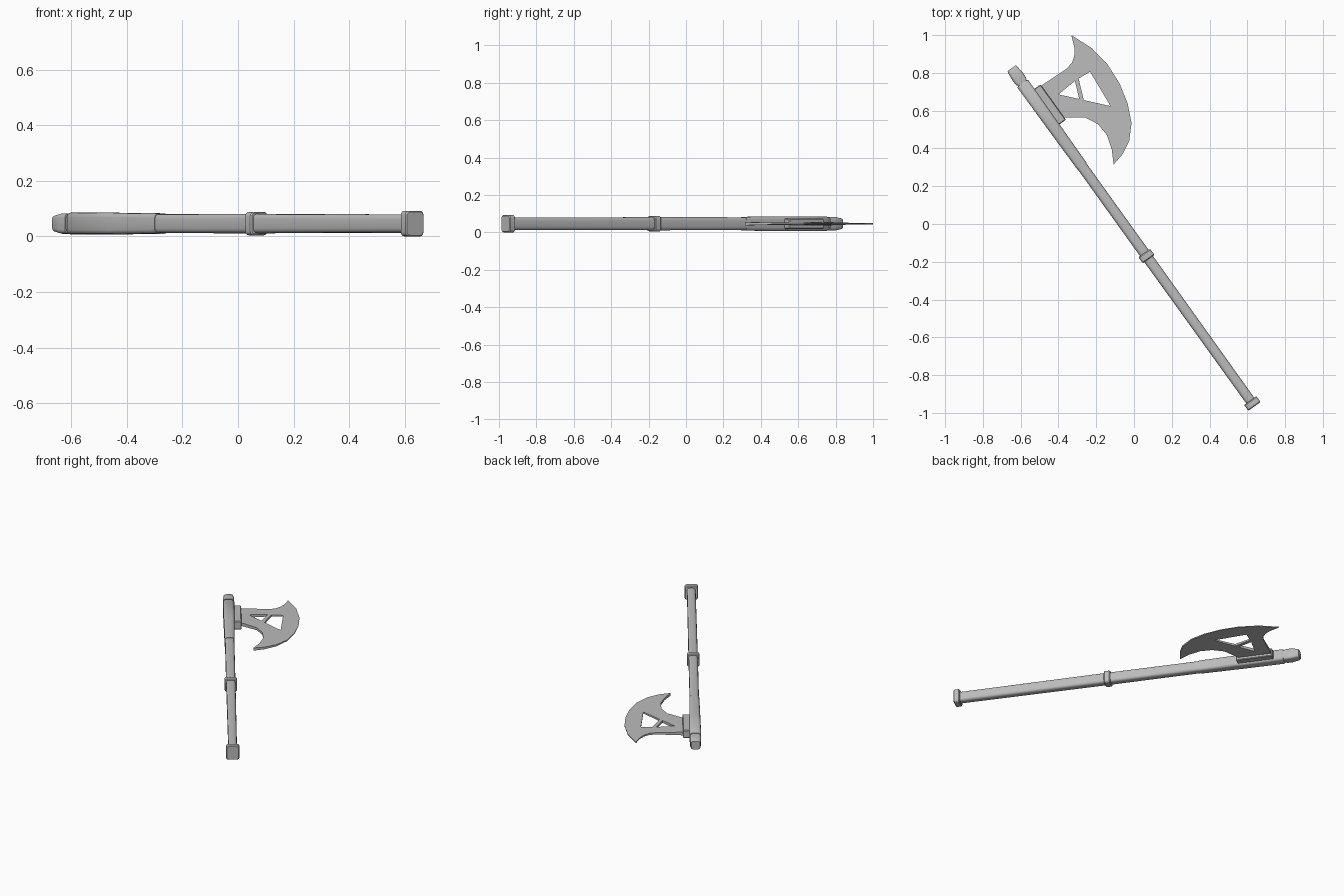
import bpy, bmesh, math
from mathutils import Vector, Matrix

if "Cube" in bpy.data.objects:
    bpy.data.objects.remove(bpy.data.objects["Cube"])

# Handle frame: u runs from pommel to tip, v points toward the blade
ORIGIN = Vector((0.6376, -0.9656, 0.046))
U = Vector((-0.583, 0.812, 0)).normalized()
V = Vector((U.y, -U.x, 0))
Z = Vector((0, 0, 1))

grey = bpy.data.materials.new("plain grey")
grey.diffuse_color = (0.5, 0.5, 0.5, 1)
grey.use_nodes = True
grey.node_tree.nodes["Principled BSDF"].inputs["Base Color"].default_value = grey.diffuse_color


def place(u, v, z):
    return ORIGIN + U * u + V * v + Z * z


def finish(obj, angle=35):
    obj.data.materials.clear()
    obj.data.materials.append(grey)
    bpy.ops.object.select_all(action='DESELECT')
    obj.select_set(True)
    bpy.context.view_layer.objects.active = obj
    bpy.ops.object.shade_smooth_by_angle(angle=math.radians(angle))


def section(hv, hz, r, steps=3):
    """Rounded rectangle as (v, z) points."""
    pts = []
    for q, (sv, sz) in enumerate(((1, 1), (-1, 1), (-1, -1), (1, -1))):
        for k in range(steps + 1):
            a = (q + k / steps) * math.pi / 2
            pts.append((sv * (hv - r) + r * math.cos(a),
                        sz * (hz - r) + r * math.sin(a)))
    return pts


def loft(name, rings):
    """Skin rounded rectangles (u, half v, half z, radius) along the handle."""
    bm = bmesh.new()
    loops = [[bm.verts.new(place(u, v, z)) for v, z in section(hv, hz, r)]
             for u, hv, hz, r in rings]
    n = len(loops[0])
    for a, b in zip(loops, loops[1:]):
        for i in range(n):
            j = (i + 1) % n
            bm.faces.new((a[i], a[j], b[j], b[i]))
    bm.faces.new(loops[0])
    bm.faces.new(loops[-1])
    bmesh.ops.recalc_face_normals(bm, faces=bm.faces)
    me = bpy.data.meshes.new(name)
    bm.to_mesh(me)
    bm.free()
    obj = bpy.data.objects.new(name, me)
    bpy.context.collection.objects.link(obj)
    finish(obj)
    return obj


# Shaft pieces
loft("handle", [(0.02, 0.026, 0.033, 0.017), (0.98, 0.028, 0.035, 0.017),
                (2.13, 0.028, 0.034, 0.017)])
loft("pommel", [(0.0, 0.036, 0.042, 0.013), (0.005, 0.040, 0.046, 0.015),
                (0.033, 0.040, 0.046, 0.015), (0.038, 0.036, 0.042, 0.013)])
loft("collar", [(0.960, 0.034, 0.038, 0.013), (0.965, 0.038, 0.042, 0.015),
                (0.995, 0.038, 0.042, 0.015), (1.000, 0.034, 0.038, 0.013)])
loft("head_sleeve", [(1.566, 0.030, 0.037, 0.017), (1.85, 0.033, 0.039, 0.017),
                     (2.10, 0.035, 0.039, 0.017), (2.105, 0.032, 0.036, 0.016)])
loft("tip_cap", [(2.115, 0.033, 0.036, 0.015), (2.15, 0.034, 0.037, 0.015),
                 (2.198, 0.029, 0.029, 0.012), (2.204, 0.026, 0.026, 0.011)])


# Blade socket blocks
def block(name, u0, u1, v0, v1, hz):
    bpy.ops.mesh.primitive_cube_add(size=2)
    obj = bpy.context.object
    obj.name = name
    for vert in obj.data.vertices:
        x, y, z = vert.co
        vert.co = place((u0 + u1) / 2 + x * (u1 - u0) / 2,
                        (v0 + v1) / 2 + y * (v1 - v0) / 2, z * hz)
    bm = bmesh.new()
    bm.from_mesh(obj.data)
    bmesh.ops.recalc_face_normals(bm, faces=bm.faces)
    bmesh.ops.bevel(bm, geom=bm.edges[:], offset=0.004, segments=1, affect='EDGES')
    bm.to_mesh(obj.data)
    bm.free()
    finish(obj, 25)


block("blade_socket", 1.815, 2.045, 0.0, 0.074, 0.027)

# Blade: outline with two cut-outs, in x/y
outline = [(-0.51, 0.72), (-0.36, 0.82), (-0.328, 0.853), (-0.316, 0.892),
           (-0.316, 0.935), (-0.332, 1.0), (-0.225, 0.932), (-0.138, 0.842),
           (-0.077, 0.745), (-0.034, 0.64), (-0.013, 0.535), (-0.025, 0.44),
           (-0.062, 0.367), (-0.108, 0.315), (-0.118, 0.395), (-0.143, 0.47),
           (-0.19, 0.528), (-0.258, 0.564), (-0.372, 0.564), (-0.40, 0.57)]
triangle_hole = [(-0.40, 0.686), (-0.313, 0.757), (-0.29, 0.662)]
quad_hole = [(-0.293, 0.77), (-0.233, 0.806), (-0.124, 0.624), (-0.266, 0.656)]
curve = bpy.data.curves.new("blade", 'CURVE')
curve.dimensions = '2D'
curve.fill_mode = 'BOTH'
curve.extrude = 1
for pts in (outline, triangle_hole, quad_hole):
    spline = curve.splines.new('POLY')
    spline.points.add(len(pts) - 1)
    for p, (x, y) in zip(spline.points, pts):
        p.co = (x, y, 0, 1)
    spline.use_cyclic_u = True
blade = bpy.data.objects.new("blade", curve)
bpy.context.collection.objects.link(blade)
bpy.ops.object.select_all(action='DESELECT')
blade.select_set(True)
bpy.context.view_layer.objects.active = blade
bpy.ops.object.convert(target='MESH')
blade = bpy.context.object

# Thin the blade from socket to cutting edge
bm = bmesh.new()
bm.from_mesh(blade.data)
bmesh.ops.remove_doubles(bm, verts=bm.verts, dist=0.0001)
for vert in bm.verts:
    v = (vert.co - ORIGIN).dot(V)
    half = 0.011 - 0.009 * max(0.0, v - 0.05) / 0.37
    vert.co.z = ORIGIN.z + half * (1 if vert.co.z > 0 else -1)
bmesh.ops.recalc_face_normals(bm, faces=bm.faces)
bm.to_mesh(blade.data)
bm.free()
finish(blade, 30)
